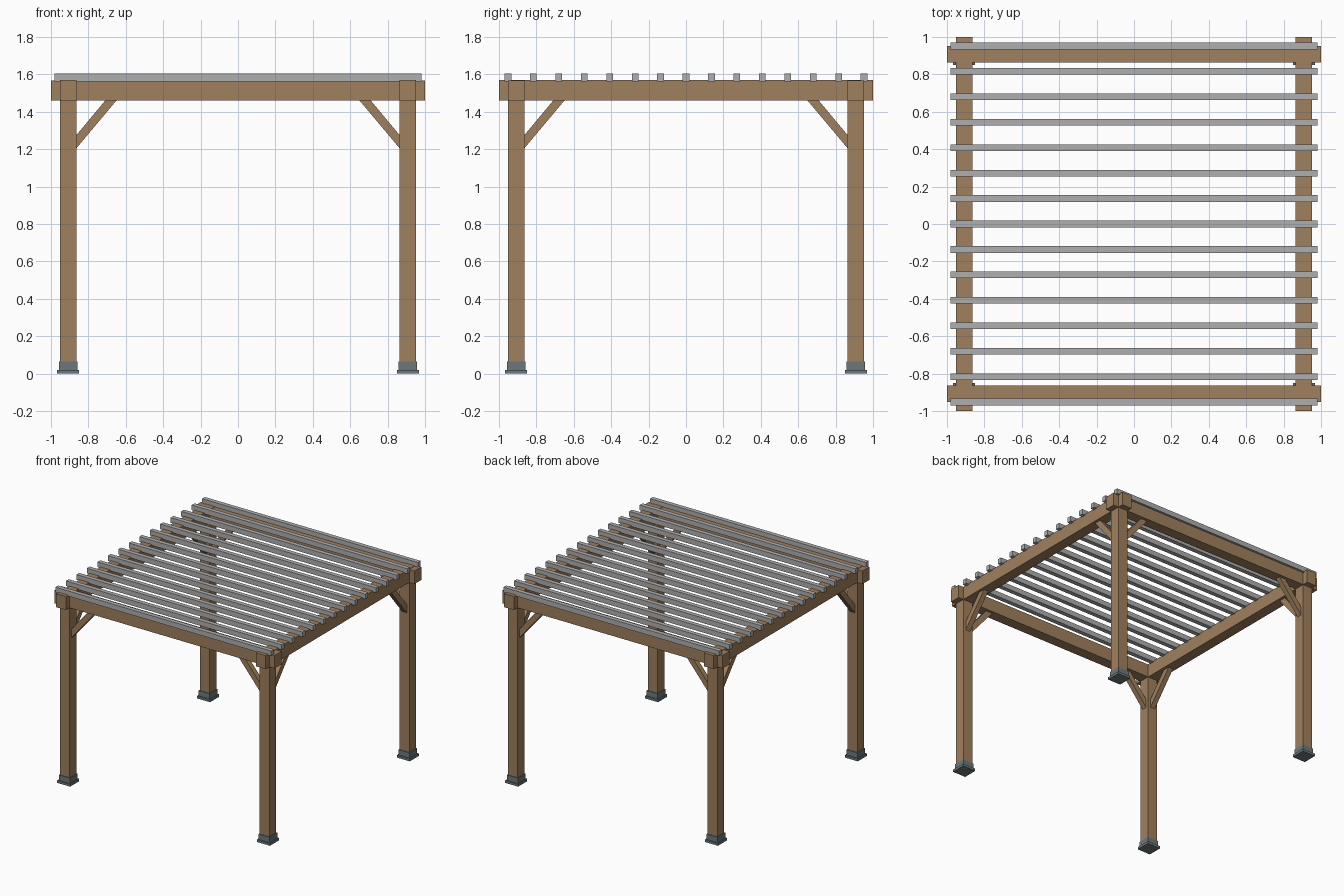
import bpy
import bmesh
from mathutils import Vector

cube = bpy.data.objects.get("Cube")
if cube:
    bpy.data.objects.remove(cube, do_unlink=True)


def material(name, rgb):
    mat = bpy.data.materials.new(name)
    mat.use_nodes = True
    mat.diffuse_color = (*rgb, 1)
    mat.node_tree.nodes["Principled BSDF"].inputs["Base Color"].default_value = (*rgb, 1)
    return mat


WOOD = material("warm wood", (0.35, 0.215, 0.11))
SLAT = material("light grey metal", (0.43, 0.43, 0.43))
BASE = material("dark slate metal", (0.15, 0.19, 0.2))


def finish(name, bm, mat):
    bmesh.ops.recalc_face_normals(bm, faces=bm.faces)
    mesh = bpy.data.meshes.new(name)
    bm.to_mesh(mesh)
    bm.free()
    mesh.materials.append(mat)
    obj = bpy.data.objects.new(name, mesh)
    bpy.context.collection.objects.link(obj)
    return obj


def box(name, centre, size, mat):
    """Box given by its footprint centre, bottom height and size."""
    bm = bmesh.new()
    bmesh.ops.create_cube(bm, size=1)
    x, y, z = centre
    for v in bm.verts:
        v.co = Vector((x + v.co.x * size[0], y + v.co.y * size[1], z + (v.co.z + 0.5) * size[2]))
    return finish(name, bm, mat)


def brace(name, profile, place):
    """Extrude a side profile; place maps (along, across, z) to the model."""
    bm = bmesh.new()
    face = bm.faces.new([bm.verts.new(place(a, -BRACE / 2, z)) for a, z in profile])
    new = bmesh.ops.extrude_face_region(bm, geom=[face])["geom"]
    shift = place(0, BRACE / 2, 0) - place(0, -BRACE / 2, 0)
    bmesh.ops.translate(bm, vec=shift, verts=[g for g in new if isinstance(g, bmesh.types.BMVert)])
    return finish(name, bm, WOOD)


POST = 0.908        # post centre distance
WIDTH = 0.088       # post and beam thickness
BEAM_Z = 1.46       # underside of the beams
BRACE = 0.042       # brace thickness
SLATS = 15
INNER = POST - WIDTH / 2
PROFILE = [(INNER, 1.205), (INNER, 1.275), (0.71, BEAM_Z), (0.65, BEAM_Z)]

# Posts, stepped feet and corner braces
for sx, side in ((1, "left"), (-1, "right")):
    for sy, end in ((-1, "front"), (1, "back")):
        tag = f"{end}_{side}"
        x, y = sx * POST, sy * POST
        box(f"post_{tag}", (x, y, 0.03), (WIDTH, WIDTH, BEAM_Z - 0.03), WOOD)
        box(f"foot_plate_{tag}", (x, y, 0), (0.118, 0.118, 0.02), BASE)
        box(f"foot_sleeve_{tag}", (x, y, 0.02), (0.1, 0.1, 0.044), BASE)
        brace(f"cross_brace_{tag}", PROFILE, lambda a, c, z: Vector((sx * a, y + c, z)))
        brace(f"side_brace_{tag}", PROFILE, lambda a, c, z: Vector((x + c, sy * a, z)))

# Beams crossing at the corners
for s, end, side in ((-1, "front", "right"), (1, "back", "left")):
    box(f"beam_{end}", (0, s * POST, BEAM_Z), (2, WIDTH, 0.108), WOOD)
    box(f"beam_{side}", (s * POST, 0, BEAM_Z), (WIDTH, 2, 0.111), WOOD)

# Roof slats
for i in range(SLATS):
    y = 0.952 * (2 * i / (SLATS - 1) - 1)
    box(f"roof_slat_{i + 1}", (0, y, 1.563), (1.96, 0.036, 0.042), SLAT)
